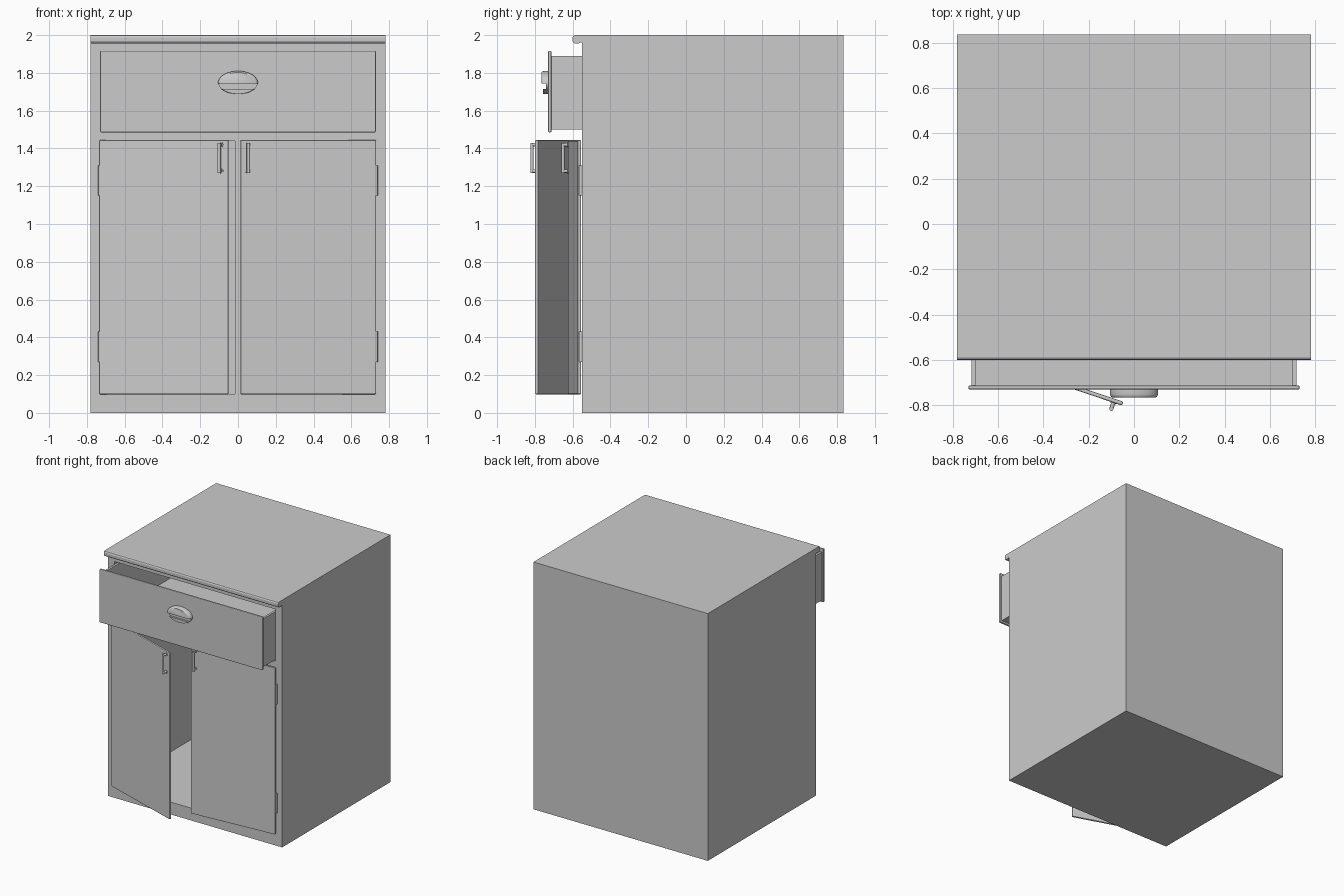
import bpy, bmesh
from math import radians, cos, sin, pi
from mathutils import Matrix, Vector

if "Cube" in bpy.data.objects:
    bpy.data.objects.remove(bpy.data.objects["Cube"])


def finish(name, bm, matrix=None, bevel=0, smooth=False):
    bmesh.ops.recalc_face_normals(bm, faces=bm.faces)
    me = bpy.data.meshes.new(name)
    bm.to_mesh(me)
    bm.free()
    ob = bpy.data.objects.new(name, me)
    bpy.context.collection.objects.link(ob)
    if matrix:
        ob.matrix_world = matrix
    if bevel:
        m = ob.modifiers.new("bevel", 'BEVEL')
        m.width, m.segments = bevel, 2
    if smooth:
        bpy.ops.object.select_all(action='DESELECT')
        ob.select_set(True)
        bpy.context.view_layer.objects.active = ob
        bpy.ops.object.shade_smooth_by_angle(angle=radians(40))
    return ob


def box(name, x, y, z, **kw):
    lo, hi = zip(sorted(x), sorted(y), sorted(z))
    bm = bmesh.new()
    bmesh.ops.create_cube(bm, size=1)
    for v in bm.verts:
        v.co = [a + (b - a) * (c + 0.5) for a, b, c in zip(lo, hi, v.co)]
    return finish(name, bm, **kw)


def loft(name, rings, **kw):
    """Closed solid through a list of equal-length point rings."""
    bm = bmesh.new()
    rows = [[bm.verts.new(p) for p in r] for r in rings]
    n = len(rows[0])
    for a, b in zip(rows, rows[1:]):
        for i in range(n):
            j = (i + 1) % n
            bm.faces.new((a[i], a[j], b[j], b[i]))
    bm.faces.new(rows[0])
    bm.faces.new(rows[-1])
    return finish(name, bm, **kw)


def rod(name, p, q, r, **kw):
    p, q = Vector(p), Vector(q)
    rot = (q - p).to_track_quat('Z', 'Y')
    circle = [rot @ Vector((r * cos(i * pi / 6), r * sin(i * pi / 6), 0)) for i in range(12)]
    return loft(name, [[p + c for c in circle], [q + c for c in circle]], smooth=True, **kw)


# Cabinet body with the rounded worktop lip in its side profile
profile = [(0.835, 0), (0.835, 2), (-0.587, 2), (-0.595, 1.997), (-0.60, 1.988),
           (-0.60, 1.968), (-0.595, 1.959), (-0.587, 1.956), (-0.57, 1.956),
           (-0.56, 1.96), (-0.55, 1.96), (-0.55, 0)]
body = loft("cabinet_body", [[(x, y, z) for y, z in profile] for x in (-0.78, 0.78)])

# Openings: left door, right door, shared cupboard space, drawer bay
cutters = [box("cutter", (-0.715, -0.015), (-0.7, -0.5), (0.10, 1.44)),
           box("cutter", (0.015, 0.715), (-0.7, -0.5), (0.10, 1.44)),
           box("cutter", (-0.72, 0.72), (-0.52, 0.78), (0.097, 1.445)),
           box("cutter", (-0.722, 0.722), (-0.7, 0.775), (1.49, 1.91))]
bpy.context.view_layer.objects.active = body
for c in cutters:
    m = body.modifiers.new("opening", 'BOOLEAN')
    m.operation, m.solver, m.object = 'DIFFERENCE', 'EXACT', c
    bpy.ops.object.modifier_apply(modifier=m.name)
    bpy.data.objects.remove(c)

# Drawer, pulled out
box("drawer_front", (-0.73, 0.73), (-0.73, -0.712), (1.485, 1.917), bevel=0.006)
box("drawer_bottom", (-0.70, 0.70), (-0.712, 0.58), (1.50, 1.52))
box("drawer_back", (-0.70, 0.70), (0.58, 0.60), (1.50, 1.89))
for side, s in (("left", -1), ("right", 1)):
    box("drawer_side_" + side, (s * 0.70, s * 0.717), (-0.712, 0.60), (1.50, 1.89))


# Drawer cup pull: thin back plate, domed hood, lower lip
def arc(a0, a1, rx, rz, zc, n=24):
    return [(rx * cos(a0 + (a1 - a0) * i / n), zc + rz * sin(a0 + (a1 - a0) * i / n))
            for i in range(n + 1)]


def pull_part(name, pts, steps, z0):
    loft(name, [[(x * k, y, z0 + (z - z0) * k) for x, z in pts] for y, k in steps], smooth=True)


ZC = 1.745
pull_part("pull_plate", arc(0, 2 * pi * 23 / 24, 0.104, 0.056, ZC, 23),
          [(-0.728, 1), (-0.742, 1)], ZC)
pull_part("pull_hood", arc(0, pi, 0.106, 0.065, ZC),
          [(-0.728, 1), (-0.752, 1), (-0.761, 0.96), (-0.766, 0.88)], ZC)
pull_part("pull_lip", arc(pi + 0.55, 2 * pi - 0.55, 0.104, 0.057, ZC),
          [(-0.728, 1), (-0.75, 1), (-0.756, 0.96)], 1.705)

# Doors with handles and hinges; local x runs from the hinge to the free edge
for side, s, angle in (("left", 1, -18.5), ("right", -1, 4.2)):
    mat = Matrix.Translation((-s * 0.73, -0.555, 0)) @ Matrix.Rotation(radians(angle), 4, 'Z')
    box("door_" + side, (0, s * 0.72), (-0.018, 0), (0.098, 1.445), matrix=mat, bevel=0.006)
    hx = s * 0.68
    rod("handle_bar_" + side, (hx, -0.047, 1.27), (hx, -0.047, 1.43), 0.009, matrix=mat)
    for end, z in (("lower", 1.28), ("upper", 1.42)):
        rod(f"handle_post_{side}_{end}", (hx, -0.012, z), (hx, -0.047, z), 0.009, matrix=mat)
        rod(f"handle_foot_{side}_{end}", (hx, -0.012, z), (hx, -0.022, z), 0.014, matrix=mat)
    for end, z in (("lower", 0.27), ("upper", 1.15)):
        rod(f"hinge_{side}_{end}", (-s * 0.73, -0.557, z), (-s * 0.73, -0.557, z + 0.16), 0.010)
